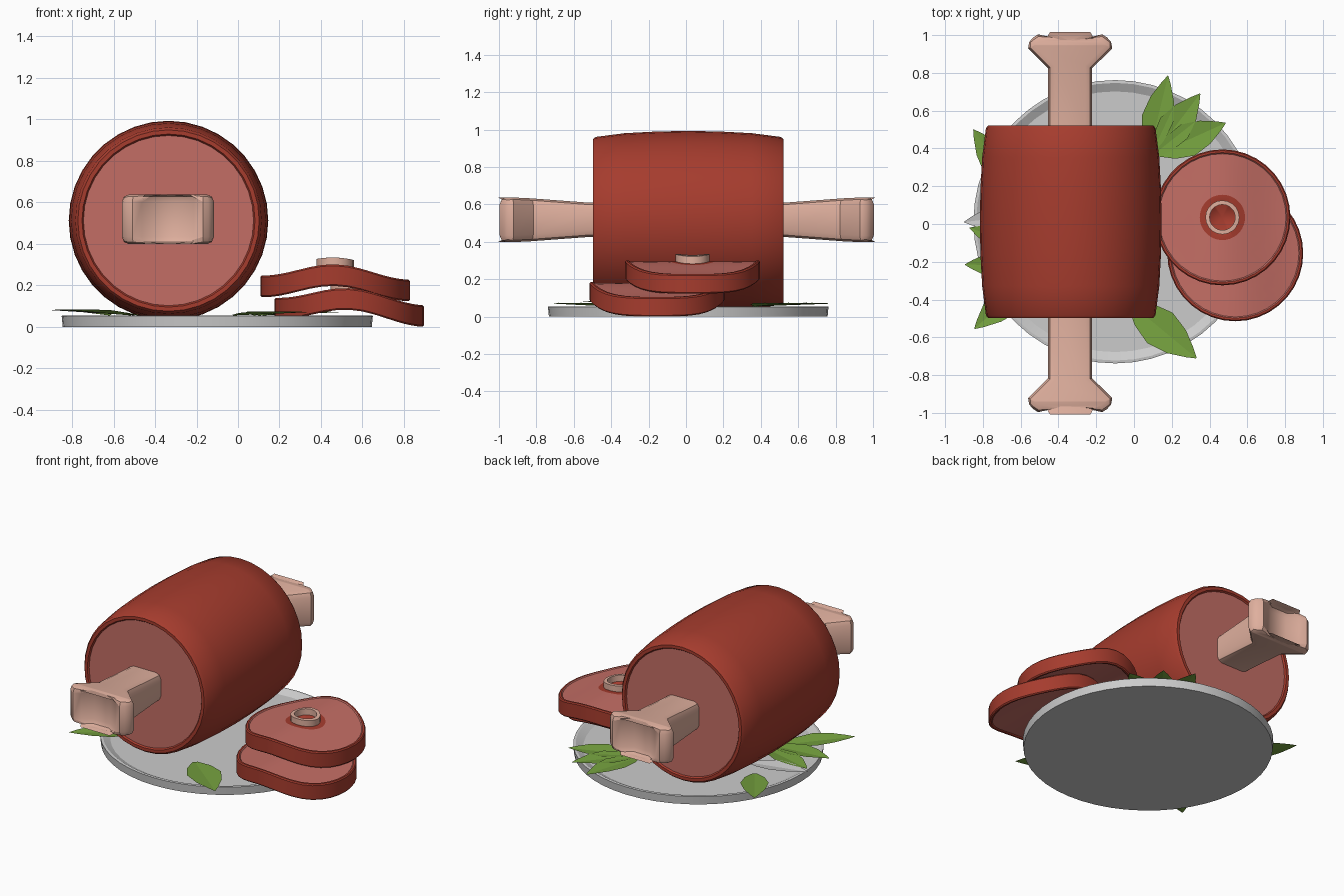
import bpy, bmesh, math
from mathutils import Vector, Matrix

if "Cube" in bpy.data.objects:
    bpy.data.objects.remove(bpy.data.objects["Cube"])


def mat(name, rgb):
    m = bpy.data.materials.new(name)
    m.diffuse_color = (*rgb, 1)
    m.use_nodes = True
    m.node_tree.nodes["Principled BSDF"].inputs["Base Color"].default_value = m.diffuse_color
    return m


CRUST = mat("crust_red", (0.38, 0.045, 0.027))
FLESH = mat("flesh_pink", (0.55, 0.155, 0.13))
BONE = mat("bone", (0.74, 0.43, 0.34))
GREEN = mat("leaf_green", (0.18, 0.36, 0.05))


def finish(bm, name, mats=(), angle=35, normals=True):
    if normals:
        bmesh.ops.recalc_face_normals(bm, faces=bm.faces)
    me = bpy.data.meshes.new(name)
    bm.to_mesh(me)
    bm.free()
    ob = bpy.data.objects.new(name, me)
    bpy.context.collection.objects.link(ob)
    for m in mats:
        me.materials.append(m)
    bpy.ops.object.select_all(action='DESELECT')
    ob.select_set(True)
    bpy.context.view_layer.objects.active = ob
    bpy.ops.object.shade_smooth_by_angle(angle=math.radians(angle))
    return ob


def lathe(profile, sides, mat_ids=None, closed=False):
    """Spin (radius, height) points about z; radius 0 becomes a pole."""
    bm = bmesh.new()
    rings = []
    for r, z in profile:
        if r == 0:
            rings.append([bm.verts.new((0, 0, z))] * sides)
        else:
            rings.append([bm.verts.new((r * math.cos(2 * math.pi * k / sides),
                                        r * math.sin(2 * math.pi * k / sides), z))
                          for k in range(sides)])
    if closed:
        rings.append(rings[0])
    for i in range(len(rings) - 1):
        a, b = rings[i], rings[i + 1]
        for k in range(sides):
            n = (k + 1) % sides
            vs = list(dict.fromkeys((a[k], a[n], b[n], b[k])))
            f = bm.faces.new(vs)
            if mat_ids:
                f.material_index = mat_ids[i]
    return bm


# Plate: shallow dish
bm = lathe([(0, 0), (0.745, 0), (0.75, 0.053), (0.735, 0.055), (0.69, 0.032), (0, 0.032)], 48)
bm.transform(Matrix.Translation((-0.1, 0.012, 0)))
finish(bm, "plate", angle=25)

# Ham: barrel along y with pink cut ends
half = [(0, 0.5), (0.41, 0.5), (0.417, 0.51), (0.437, 0.51), (0.449, 0.495),
        (0.469, 0.34), (0.478, 0.17)]
prof = [(r, -h) for r, h in half] + [(0.481, 0)] + half[::-1]
n = len(prof) - 1
bm = lathe(prof, 36, [1 if i in (0, n - 1) else 0 for i in range(n)])
bm.transform(Matrix.Translation((-0.335, 0.012, 0.512)) @ Matrix.Rotation(math.pi / 2, 4, 'X'))
finish(bm, "ham", (CRUST, FLESH))

# Bone: forked outline mirrored both ways, thickened and bevelled
quarter = [(0.116, 0.52), (0.116, 0.82), (0.222, 0.925), (0.225, 0.965),
           (0.17, 1.0), (0.125, 0.98), (0.06, 0.935)]
right = [(x, -y) for x, y in quarter[::-1]] + quarter
outline = right + [(-x, y) for x, y in right[::-1]]
bm = bmesh.new()


def bone_half_height(y):
    t = min(max((abs(y) - 0.5) / 0.4, 0), 1)
    return 0.09 + 0.03 * t


layers = [[bm.verts.new((x, y, s * bone_half_height(y))) for x, y in outline] for s in (-1, 1)]
q = len(quarter)
N = len(outline)
for L in layers:
    for i in range(2 * q - 1):
        bm.faces.new((L[i], L[i + 1], L[N - 2 - i], L[N - 1 - i]))
for i in range(N):
    j = (i + 1) % N
    bm.faces.new((layers[0][i], layers[0][j], layers[1][j], layers[1][i]))
bmesh.ops.recalc_face_normals(bm, faces=bm.faces)
edges = [e for e in bm.edges if e.calc_face_angle(0) > math.radians(60)]
bmesh.ops.bevel(bm, geom=edges, offset=0.036, segments=2, profile=0.5, affect='EDGES')
bm.transform(Matrix.Translation((-0.338, 0.004, 0.518)))
finish(bm, "bone", (BONE,), angle=40)


# Steaks: round slices arched along x, each with a hollow bone ring
def arch(bm, x0, y0, z0, tilt):
    for v in bm.verts:
        t = max(-1, min(1, v.co.x / 0.358))
        v.co.z += 0.032 * math.cos(math.pi * t) - tilt * t
        v.co += Vector((x0, y0, z0))


def steak(name, x0, y0, z0, tilt):
    radii = [0.07, 0.12, 0.18, 0.24, 0.3, 0.337]
    top = [(r, 0.046) for r in radii] + [(0.343, 0.052), (0.354, 0.052), (0.36, 0.045)]
    prof = [(0, 0.0)] + top + [(r, -h) for r, h in top[::-1]] + [(0, -0.046)]
    ids = [0, 0] + [1] * 5 + [0] * 5 + [0] + [1] * 5 + [1]
    ids += [1] * (len(prof) - 1 - len(ids))
    bm = lathe(prof, 36, ids)
    arch(bm, x0, y0, z0, tilt)
    finish(bm, name, (CRUST, FLESH))
    bm = lathe([(0.09, -0.04), (0.09, 0.085), (0.068, 0.085), (0.068, -0.04)], 20, closed=True)
    arch(bm, x0, y0, z0, tilt)
    finish(bm, name + "_bone_ring", (BONE,))


steak("upper_steak", 0.468, 0.035, 0.217, 0.01)
steak("lower_steak", 0.536, -0.155, 0.102, 0.018)


# Leaves: creased pointed blades lying on the plate
def leaf(name, base, tip, width, z0=0.055, z1=0.08, mats=(GREEN,)):
    b, t = Vector((*base, z0)), Vector((*tip, z1))
    side = (t - b).cross(Vector((0, 0, 1))).normalized()
    bm = bmesh.new()
    rows = []
    for u, w in [(0, 0.15), (0.2, 0.7), (0.45, 1), (0.7, 0.75), (0.9, 0.3), (1, 0.02)]:
        c = b.lerp(t, u)
        rows.append([bm.verts.new(c + side * s * w * width / 2 + Vector((0, 0, 0.012 * w * abs(s))))
                     for s in (-1, 0, 1)])
    for p, r in zip(rows, rows[1:]):
        for k in (0, 1):
            bm.faces.new((p[k], p[k + 1], r[k + 1], r[k]))
    finish(bm, name, mats, angle=10)


leaves = [
    ((0.08, 0.37), (0.18, 0.785), 0.17),
    ((0.10, 0.36), (0.35, 0.69), 0.18),
    ((0.12, 0.37), (0.485, 0.535), 0.18),
    ((-0.02, -0.42), (0.33, -0.71), 0.21),
    ((-0.62, 0.17), (-0.85, 0.50), 0.17),
    ((-0.48, -0.16), (-0.87, -0.02), 0.16),
    ((-0.48, -0.22), (-0.895, -0.215), 0.17),
    ((-0.52, -0.26), (-0.845, -0.555), 0.18),
]
for i, (b, t, w) in enumerate(leaves):
    leaf(f"leaf_{i + 1}", b, t, w, z1=0.07 if i < 4 else 0.083)
leaf("plain_leaf", (-0.5, 0.06), (-0.9, 0.01), 0.15, mats=())
